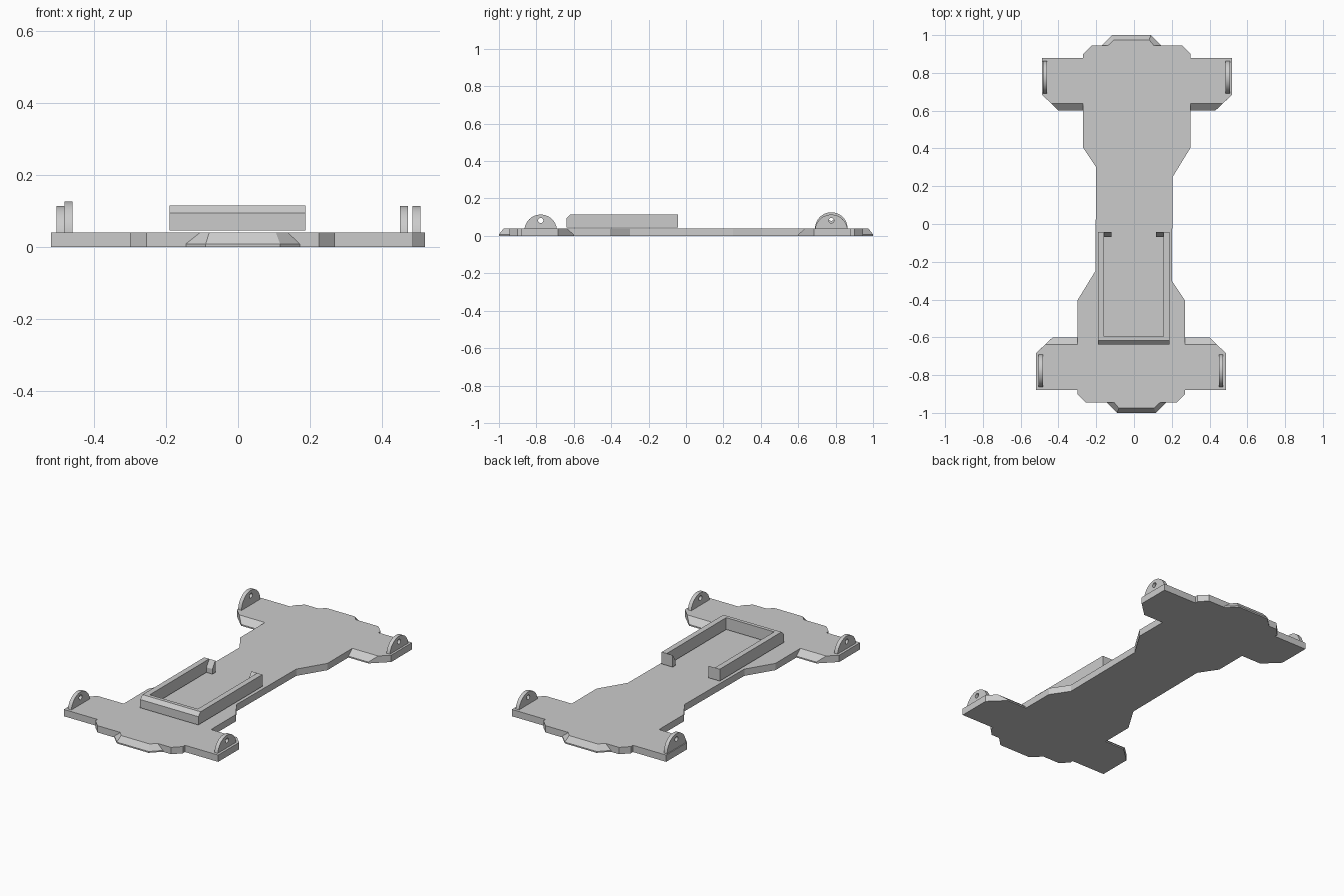
import bpy
import bmesh
from math import cos, sin, pi, radians
from mathutils import Vector

if "Cube" in bpy.data.objects:
    bpy.data.objects.remove(bpy.data.objects["Cube"], do_unlink=True)

grey = bpy.data.materials.new("plain grey")
grey.use_nodes = True
colour = (0.6, 0.6, 0.6, 1)
grey.diffuse_color = colour
grey.node_tree.nodes["Principled BSDF"].inputs["Base Color"].default_value = colour


def finish(name, bm, smooth=False):
    bmesh.ops.recalc_face_normals(bm, faces=bm.faces)
    mesh = bpy.data.meshes.new(name)
    bm.to_mesh(mesh)
    bm.free()
    mesh.materials.append(grey)
    obj = bpy.data.objects.new(name, mesh)
    bpy.context.collection.objects.link(obj)
    if smooth:
        bpy.ops.object.select_all(action='DESELECT')
        obj.select_set(True)
        bpy.context.view_layer.objects.active = obj
        bpy.ops.object.shade_smooth_by_angle(angle=radians(30))


def bridge(bm, a, b):
    for i in range(len(a)):
        j = (i + 1) % len(a)
        bm.faces.new((a[i], a[j], b[j], b[i]))


def loft(name, loops):
    """Solid through matching closed loops of 3D points, capped at both ends."""
    bm = bmesh.new()
    rings = [[bm.verts.new(p) for p in loop] for loop in loops]
    for a, b in zip(rings, rings[1:]):
        bridge(bm, a, b)
    bm.faces.new(rings[0])
    bm.faces.new(rings[-1])
    finish(name, bm)


def stacked(name, outline, moved, z_low, z_mid, z_top):
    """Upright solid whose top loop moves some points to form chamfers."""
    top = [moved.get(p, p) for p in outline]
    loft(name, [[(x, y, z_low) for x, y in outline],
                [(x, y, z_mid) for x, y in outline],
                [(x, y, z_top) for x, y in top]])


# Chassis plate: half the outline, repeated by a half turn
half = [(0.20, -0.30), (0.27, -0.405), (0.27, -0.60), (0.40, -0.60),
        (0.487, -0.685), (0.487, -0.88), (0.27, -0.88), (0.27, -0.90),
        (0.225, -0.945), (0.172, -0.945), (0.117, -1), (-0.09, -1),
        (-0.145, -0.945), (-0.255, -0.945), (-0.30, -0.90), (-0.30, -0.88),
        (-0.52, -0.88), (-0.52, -0.685), (-0.43, -0.60), (-0.30, -0.60),
        (-0.30, -0.405), (-0.205, -0.25)]
chamfer = {(0.27, -0.60): (0.27, -0.637), (0.40, -0.60): (0.438, -0.637),
           (-0.30, -0.60): (-0.30, -0.637), (-0.43, -0.60): (-0.469, -0.637),
           (0.172, -0.945): (0.138, -0.945), (0.117, -1): (0.105, -0.975),
           (-0.09, -1): (-0.08, -0.975), (-0.145, -0.945): (-0.105, -0.945)}


def turn(p):
    return (-p[0], -p[1])


outline = half + [turn(p) for p in half]
chamfer.update({turn(p): turn(q) for p, q in list(chamfer.items())})
stacked("chassis_plate", outline, chamfer, 0, 0.008, 0.04)

# Battery tray: U-shaped wall, open at the back, chamfered in front
L, R, FRONT, BACK = -0.191, 0.188, -0.638, -0.042
wall = 0.033
u_shape = [(L, FRONT), (R, FRONT), (R, BACK), (R - wall, BACK),
           (R - wall, FRONT + 0.042), (L + wall, FRONT + 0.042),
           (L + wall, BACK), (L, BACK)]
stacked("battery_tray", u_shape,
        {(x, FRONT): (x, FRONT + 0.021) for x in (L, R)}, 0.045, 0.094, 0.115)

# Retaining hooks at the open end, with sloped inner faces
hook = [(BACK, 0.045), (BACK, 0.115), (BACK - 0.026, 0.075), (BACK - 0.026, 0.045)]
for name, xa, xb in (("right_hook", L + wall, L + 0.072),
                     ("left_hook", R - 0.072, R - wall)):
    loft(name, [[(x, y, z) for y, z in hook] for x in (xa, xb)])


# Axle brackets: half discs with a pin hole
def bracket(name, x, y, z):
    radius, pin, thick, n = 0.087, 0.014, 0.022, 28
    outer = [Vector((radius * cos(pi * i / n), radius * sin(pi * i / n)))
             for i in range(n + 1)]
    outer += [Vector((radius * (i / 5 - 1), 0)) for i in range(1, 10)]
    centre = Vector((0, 0.055))
    inner = [centre + (p - centre).normalized() * pin for p in outer]
    bm = bmesh.new()
    rings = [[bm.verts.new((x + s * thick / 2, y + p.x, z + p.y)) for p in loop]
             for s, loop in ((-1, outer), (1, outer), (1, inner), (-1, inner))]
    for a, b in zip(rings, rings[1:] + rings[:1]):
        bridge(bm, a, b)
    finish(name, bm, smooth=True)


bracket("front_right_bracket", -0.494, -0.777, 0.027)
bracket("front_left_bracket", 0.461, -0.777, 0.027)
bracket("rear_right_bracket", -0.471, 0.777, 0.039)
bracket("rear_left_bracket", 0.496, 0.777, 0.027)
